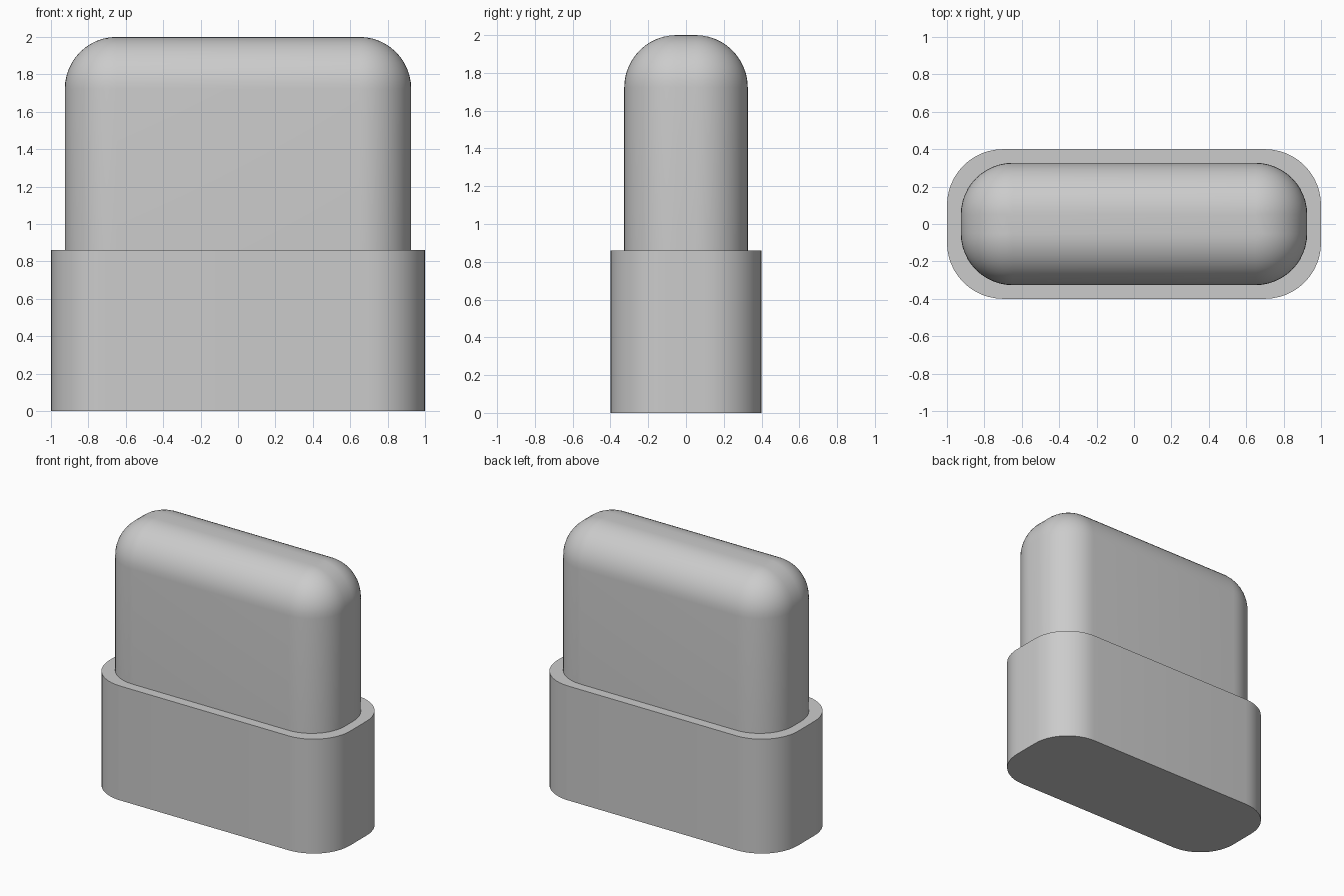
import bpy
import bmesh
import math

SEGMENTS = 12  # facets per quarter-round

default_cube = bpy.data.objects.get("Cube")
if default_cube:
    bpy.data.objects.remove(default_cube, do_unlink=True)

# Single flat grey plastic
grey = bpy.data.materials.new("plain_grey")
grey.use_nodes = True
colour = (0.6, 0.6, 0.6, 1)
grey.diffuse_color = colour
grey.node_tree.nodes["Principled BSDF"].inputs["Base Color"].default_value = colour


def rounded_ring(bm, core_x, core_y, radius, z):
    """Rounded rectangle of vertices: a core rectangle grown by radius."""
    ring = []
    for corner, (sx, sy) in enumerate([(1, 1), (-1, 1), (-1, -1), (1, -1)]):
        for i in range(SEGMENTS + 1):
            a = (corner + i / SEGMENTS) * math.pi / 2
            ring.append(bm.verts.new((sx * core_x + radius * math.cos(a),
                                      sy * core_y + radius * math.sin(a), z)))
    return ring


def rounded_block(name, half_x, half_y, radius, bottom, top, domed=False):
    """Upright block with rounded corners and, if domed, a rounded top edge."""
    levels = [(radius, bottom)]
    if domed:
        for i in range(SEGMENTS + 1):
            t = i / SEGMENTS * math.pi / 2
            levels.append((radius * math.cos(t),
                           top - radius + radius * math.sin(t)))
    else:
        levels.append((radius, top))

    bm = bmesh.new()
    rings = [rounded_ring(bm, half_x - radius, half_y - radius, r, z)
             for r, z in levels]
    for low, high in zip(rings, rings[1:]):
        for i in range(len(low)):
            j = (i + 1) % len(low)
            bm.faces.new((low[i], low[j], high[j], high[i]))
    bm.faces.new(rings[0][::-1])
    bm.faces.new(rings[-1])
    bmesh.ops.remove_doubles(bm, verts=bm.verts[:], dist=0.0005)
    bmesh.ops.recalc_face_normals(bm, faces=bm.faces[:])

    mesh = bpy.data.meshes.new(name)
    bm.to_mesh(mesh)
    bm.free()
    mesh.materials.append(grey)
    obj = bpy.data.objects.new(name, mesh)
    bpy.context.collection.objects.link(obj)
    bpy.ops.object.select_all(action="DESELECT")
    obj.select_set(True)
    bpy.context.view_layer.objects.active = obj
    bpy.ops.object.shade_smooth_by_angle(angle=math.radians(30))
    return obj


# Wide lower body, and the narrower domed upper body seated in it
rounded_block("lower_body", 1.0, 0.4, 0.3, 0.0, 0.86)
rounded_block("upper_body", 0.926, 0.327, 0.277, 0.8, 2.0, domed=True)
